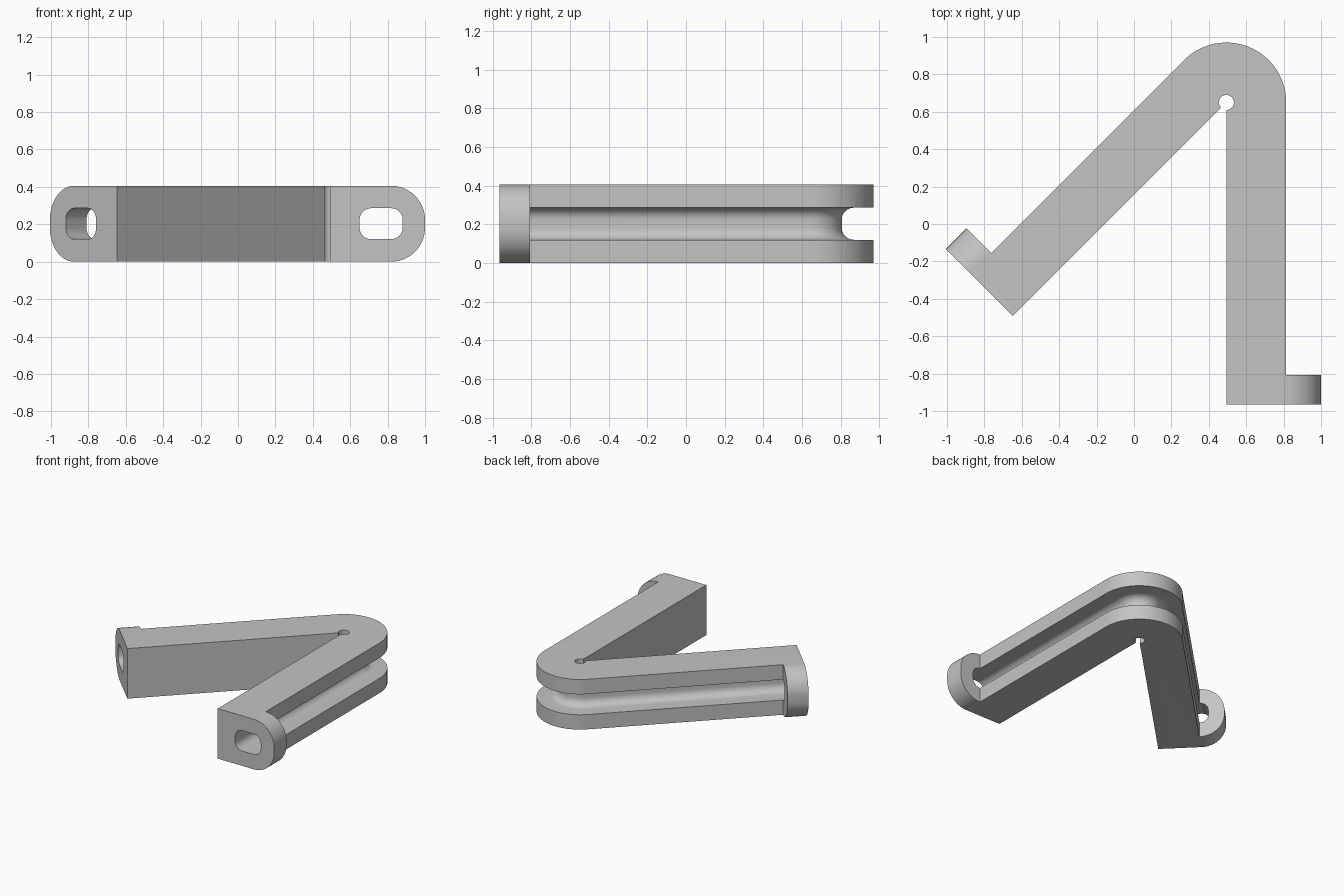
import bpy, bmesh
from math import cos, sin, radians
from mathutils import Vector

cube = bpy.data.objects.get("Cube")
if cube:
    bpy.data.objects.remove(cube)

PIVOT = Vector((0.494, 0.65, 0))
LENGTH, HEIGHT = 1.615, 0.406
WIDTH, TIP, FOOT = 0.32, 0.506, 0.157      # arm width, flange reach, flange thickness
HOLE = 0.04
BEND = 135                                  # angle swept by the outer bend

grey = bpy.data.materials.new("plain grey")
grey.use_nodes = True
grey.diffuse_color = (0.55, 0.55, 0.55, 1)
grey.node_tree.nodes["Principled BSDF"].inputs["Base Color"].default_value = grey.diffuse_color


def polar(angle, r):
    return PIVOT + Vector((cos(radians(angle)), sin(radians(angle)), 0)) * r


def arm(side, d, s):
    """Point on an arm: d outward from the inner face, s along it from the pivot."""
    angle, along = (0, -90) if side == 0 else (BEND, BEND + 90)
    return polar(angle, d) + polar(along, s) - PIVOT


def arc(start, end, r, n):
    return [polar(start + (end - start) * i / n, r) for i in range(n + 1)]


def make_object(name, bm):
    bmesh.ops.recalc_face_normals(bm, faces=bm.faces)
    mesh = bpy.data.meshes.new(name)
    bm.to_mesh(mesh)
    bm.free()
    mesh.materials.append(grey)
    ob = bpy.data.objects.new(name, mesh)
    bpy.context.collection.objects.link(ob)
    return ob


# Bracket body: plan outline with both arms, end flanges and the relief hole
foot = [(0, LENGTH), (TIP, LENGTH), (TIP, LENGTH - FOOT), (WIDTH, LENGTH - FOOT)]
outline = [arm(0, d, s) for d, s in foot]
outline += arc(0, BEND, WIDTH, 36)
outline += [arm(1, d, s) for d, s in reversed(foot)]
outline += arc(BEND + 90, -90, HOLE, 32)
bm = bmesh.new()
face = bm.faces.new([bm.verts.new(p) for p in outline])
top = bmesh.ops.extrude_face_region(bm, geom=[face])["geom"]
bmesh.ops.translate(bm, vec=(0, 0, HEIGHT), verts=[v for v in top if isinstance(v, bmesh.types.BMVert)])
bmesh.ops.recalc_face_normals(bm, faces=bm.faces)

# Round the outer corners of the flanges
tips = [arm(side, TIP, LENGTH - FOOT / 2) for side in (0, 1)]


def is_tip(edge):
    mid = (edge.verts[0].co + edge.verts[1].co) / 2
    return any((mid.xy - t.xy).length < 0.01 for t in tips)


bmesh.ops.bevel(bm, geom=[e for e in bm.edges if is_tip(e)], offset=0.182,
                segments=14, profile=0.5, affect='EDGES')
body = make_object("folded_bracket", bm)

# Groove cutter: rounded slot section swept along both arms and round the bend
INNER, OUTER, HALF, R = 0.156, 0.386, 0.083, 0.062
section = []
for k, (d, z) in enumerate([(OUTER - R, HALF - R), (INNER + R, HALF - R),
                            (INNER + R, R - HALF), (OUTER - R, R - HALF)]):
    for i in range(9):
        a = radians(90 * k + 90 * i / 8)
        section.append((d + R * cos(a), HEIGHT / 2 + z + R * sin(a)))

bm = bmesh.new()
stations = [lambda d: arm(0, d, LENGTH + 0.1)]
stations += [lambda d, a=BEND * i / 36: polar(a, d) for i in range(37)]
stations += [lambda d: arm(1, d, LENGTH + 0.1)]
rings = [[bm.verts.new(place(d) + Vector((0, 0, z))) for d, z in section] for place in stations]
n = len(section)
for a, b in zip(rings, rings[1:]):
    for i in range(n):
        bm.faces.new((a[i], a[(i + 1) % n], b[(i + 1) % n], b[i]))
bm.faces.new(rings[0])
bm.faces.new(rings[-1])
cutter = make_object("groove_cutter", bm)
cutter.hide_render = True

# Cut the groove and the flange slots, then drop the helper
cut = body.modifiers.new("groove", 'BOOLEAN')
cut.operation = 'DIFFERENCE'
cut.solver = 'EXACT'
cut.object = cutter
for ob in bpy.context.selected_objects:
    ob.select_set(False)
body.select_set(True)
bpy.context.view_layer.objects.active = body
bpy.ops.object.modifier_apply(modifier=cut.name)
bpy.data.objects.remove(cutter)
bpy.ops.object.shade_smooth_by_angle(angle=radians(30))
